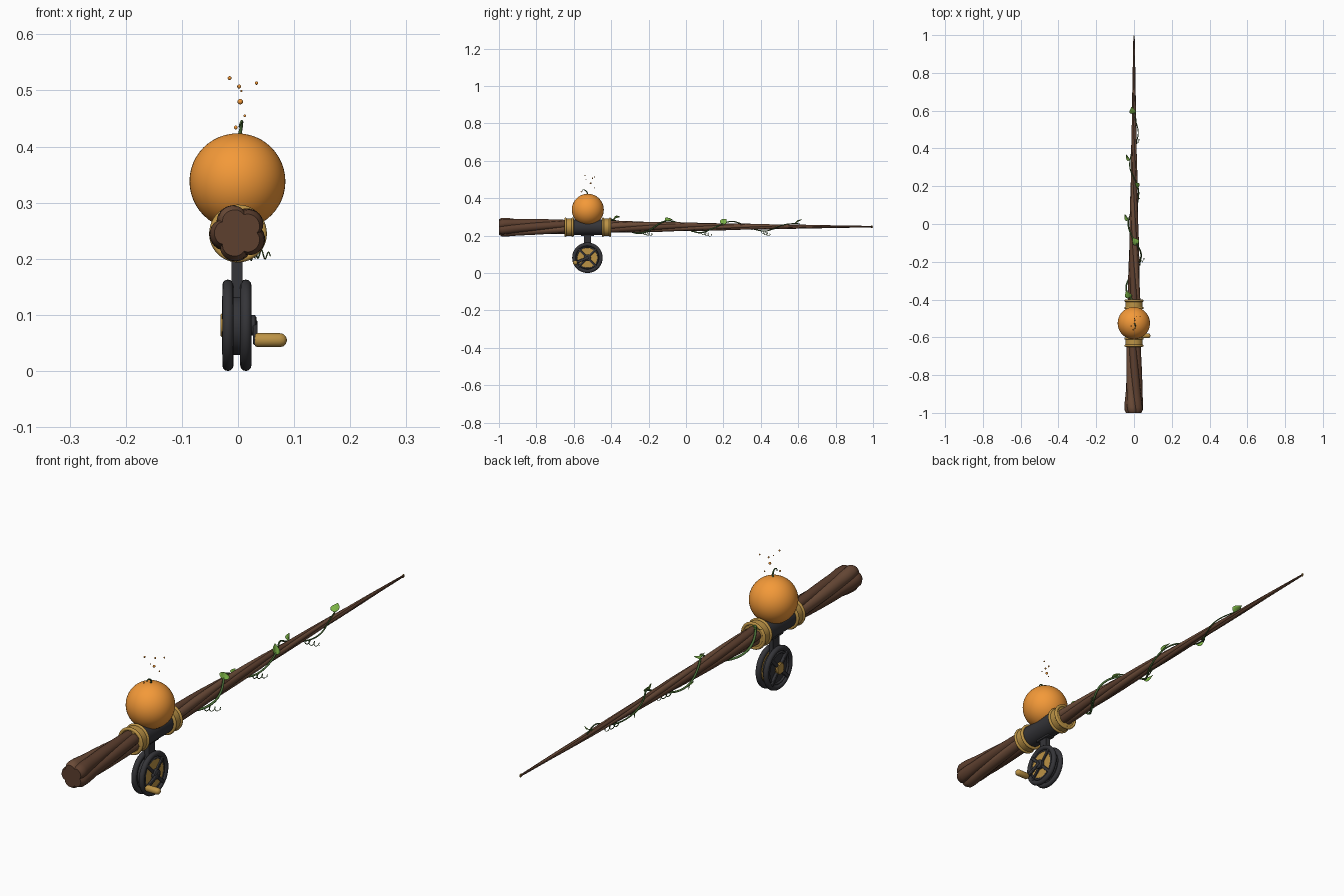
import bpy, bmesh, random
from math import sin, cos, pi, tau, radians
from mathutils import Vector, Matrix

if "Cube" in bpy.data.objects:
    bpy.data.objects.remove(bpy.data.objects["Cube"])

random.seed(4)


def material(name, r, g, b):
    m = bpy.data.materials.new(name)
    m.diffuse_color = (r, g, b, 1)
    m.use_nodes = True
    m.node_tree.nodes["Principled BSDF"].inputs["Base Color"].default_value = m.diffuse_color
    return m


WOOD = material("wood", 0.11, 0.05, 0.028)
WOOD_LIGHT = material("wood_light", 0.15, 0.072, 0.04)
GOLD = material("gold", 0.5, 0.29, 0.06)
IRON = material("iron", 0.035, 0.035, 0.04)
ORANGE = material("orange", 0.9, 0.32, 0.04)
STEM = material("stem", 0.07, 0.16, 0.04)
LEAF = material("leaf", 0.2, 0.45, 0.06)


def finish(ob, name, *mats, angle=40):
    ob.name = name
    for m in mats:
        ob.data.materials.append(m)
    bpy.ops.object.select_all(action='DESELECT')
    ob.select_set(True)
    bpy.context.view_layer.objects.active = ob
    bpy.ops.object.shade_smooth_by_angle(angle=radians(angle))
    return ob


def from_bmesh(bm, name, *mats, angle=40):
    bmesh.ops.recalc_face_normals(bm, faces=bm.faces)
    me = bpy.data.meshes.new(name)
    bm.to_mesh(me)
    bm.free()
    ob = bpy.data.objects.new(name, me)
    bpy.context.collection.objects.link(ob)
    return finish(ob, name, *mats, angle=angle)


def lathe(name, profile, origin, axis, mat, n=40):
    """Revolve (radius, distance along axis) points."""
    rot = Vector((0, 0, 1)).rotation_difference(Vector(axis)).to_matrix()
    bm = bmesh.new()
    rings = []
    for r, d in profile:
        rings.append([bm.verts.new(Vector(origin) + rot @ Vector((r * cos(tau * i / n), r * sin(tau * i / n), d)))
                      for i in range(n)])
    for a, b in zip(rings, rings[1:]):
        for i in range(n):
            bm.faces.new((a[i], a[(i + 1) % n], b[(i + 1) % n], b[i]))
    bm.faces.new(rings[0])
    bm.faces.new(rings[-1])
    return from_bmesh(bm, name, mat)


def torus(name, origin, axis, major, minor, mat, n=48):
    rot = Vector((0, 0, 1)).rotation_difference(Vector(axis)).to_euler()
    bpy.ops.mesh.primitive_torus_add(major_radius=major, minor_radius=minor, major_segments=n,
                                     minor_segments=12, location=origin, rotation=rot)
    return finish(bpy.context.object, name, mat)


def box(name, loc, size, mat, rot=(0, 0, 0)):
    bpy.ops.mesh.primitive_cube_add(size=1, location=loc, rotation=rot)
    ob = bpy.context.object
    ob.scale = size
    bpy.ops.object.transform_apply(location=False, rotation=False, scale=True)
    bev = ob.modifiers.new("bevel", 'BEVEL')
    bev.width, bev.segments = 0.002, 2
    return finish(ob, name, mat)


def ball(name, loc, r, mat, n=16):
    bpy.ops.mesh.primitive_uv_sphere_add(segments=n, ring_count=n // 2, radius=r, location=loc)
    return finish(bpy.context.object, name, mat)


def tube(name, pts, r0, r1, mat):
    cu = bpy.data.curves.new(name, 'CURVE')
    cu.dimensions, cu.bevel_depth, cu.bevel_resolution, cu.use_fill_caps = '3D', 1.0, 2, True
    sp = cu.splines.new('POLY')
    sp.points.add(len(pts) - 1)
    for i, (p, q) in enumerate(zip(sp.points, pts)):
        p.co = (*q, 1)
        p.radius = r0 + (r1 - r0) * i / (len(pts) - 1)
    sp.use_smooth = True
    cu.materials.append(mat)
    ob = bpy.data.objects.new(name, cu)
    bpy.context.collection.objects.link(ob)


# twisted wooden rod: five strands in the section, tapering to the tip
PROFILE = [(-1.0, .041), (-.985, .049), (-.96, .05), (-.9, .0445), (-.7, .039), (-.4, .033), (0, .023),
           (.4, .0145), (.7, .009), (1.0, .0035)]


def rod_radius(y):
    for (y0, r0), (y1, r1) in zip(PROFILE, PROFILE[1:]):
        if y <= y1:
            return r0 + (r1 - r0) * (y - y0) / (y1 - y0)
    return PROFILE[-1][1]


def axis_z(y):
    return .247 + .001 * y


bm, N, rings = bmesh.new(), 40, []
ys = [-1, -.993, -.985, -.97] + [-.95 + 1.945 * i / 110 for i in range(111)]
for y in ys:
    ring = []
    for i in range(N):
        a = tau * i / N
        r = rod_radius(y) * (.83 + .2 * abs(sin(2.5 * a)) ** .7)
        t = a + 3.6 * (y + 1)
        ring.append(bm.verts.new((r * cos(t), y, axis_z(y) + r * sin(t))))
    rings.append(ring)
for a, b in zip(rings, rings[1:]):
    for i in range(N):
        f = bm.faces.new((a[i], a[(i + 1) % N], b[(i + 1) % N], b[i]))
        f.material_index = (i // 8) % 2
bm.faces.new(rings[0])
bm.faces.new(rings[-1])
from_bmesh(bm, "twisted_rod", WOOD, WOOD_LIGHT, angle=50)
torus("tip_eye", (0, .993, .248), (1, 0, 0), .005, .0018, GOLD, 20)

# reel seat and gold collars
lathe("reel_seat", [(.042, -.62), (.042, -.43)], (0, 0, .245), (0, 1, 0), IRON)
for i, y in enumerate((-.625, -.425)):
    lathe(f"collar_{i}", [(.046, -.022), (.046, .022)], (0, y, .245), (0, 1, 0), GOLD)
    for s in (-1, 1):
        torus(f"collar_rim_{i}_{s}", (0, y + s * .019, .245), (0, 1, 0), .0455, .006, GOLD)

# orange fruit, its curled sprout and floating specks
ball("fruit", (-.001, -.525, .338), .0855, ORANGE, 48)
tube("sprout", [(.003 + .004 * sin(t * .9), -.527 - .014 * (1 - cos(t)) * .9, .421 + .018 * sin(t * .8) + .003 * t)
                for t in [i * .25 for i in range(16)]], .0035, .0012, STEM)
for x, y, z, r in [(-.015, -.54, .522, .0035), (.002, -.5, .507, .0035), (.006, -.535, .499, .002),
                   (.033, -.49, .513, .003), (.004, -.51, .48, .005), (.012, -.49, .455, .0025),
                   (-.004, -.56, .434, .0035)]:
    ball("speck", (x, y, z), r, ORANGE, 12)

# reel: foot, spool, rims, spokes
C = Vector((0, -.527, .0815))
box("reel_foot", (-.002, C.y, .17), (.02, .038, .09), IRON)
box("reel_foot_plate", (-.002, C.y, .205), (.03, .07, .014), IRON)
lathe("spool_core", [(.053, -.018), (.053, .009)], C, (1, 0, 0), IRON)
lathe("spool_face", [(.06, .009), (.06, .018)], C, (1, 0, 0), GOLD)
for x in (-.018, .014):
    torus("reel_rim", C + Vector((x, 0, 0)), (1, 0, 0), .0715, .01, IRON)
    torus("reel_inner_rim", C + Vector((x * 1.1, 0, 0)), (1, 0, 0), .057, .0045, IRON)
    for k in range(2):
        box("reel_spoke", C + Vector((x * 1.3, 0, 0)), (.011, .14, .012), IRON, (pi / 4 + k * pi / 2, 0, 0))
lathe("axle_cap", [(.022, 0), (.022, .006), (.019, .009)], C + Vector((-.022, 0, 0)), (-1, 0, 0), GOLD)
lathe("axle_hub", [(.018, 0), (.018, .012), (.014, .015)], C + Vector((.018, 0, 0)), (1, 0, 0), IRON)

# crank and knob
knob = Vector((.034, -.592, .055))
box("crank_arm", (.031, (C.y + knob.y) / 2, (C.z + knob.z) / 2), (.008, .085, .014), IRON, (radians(22), 0, 0))
lathe("crank_knob", [(.010, -.004), (.0125, 0), (.0125, .04), (.011, .047), (.007, .051), (.002, .053)],
      knob, (1, 0, 0), GOLD, 24)


# climbing vine
def vine(y, gap=.008):
    a = (y + .085) / .33 * tau
    r = rod_radius(y) + gap + .003 * sin(31 * y)
    return Vector((sin(-a) * r, y, axis_z(y) + cos(a) * r))


tube("vine", [vine(-.41 + 1.02 * i / 160) for i in range(161)], .0048, .0022, STEM)


def leaf(name, base, direction, size):
    d = Vector(direction).normalized()
    out = Vector((base.x, 0, base.z - .247)).normalized()
    side = d.cross(out).normalized()
    up = side.cross(d)
    bm = bmesh.new()
    rows = []
    for i in range(9):
        t = i / 8
        w = .42 * size * (sin(pi * t ** .7) + .02)
        p = base + d * size * t - up * size * .25 * t * t
        rows.append([bm.verts.new(p + side * w * s + up * abs(s) * w * .35) for s in (-1, -.5, 0, .5, 1)])
    for a, b in zip(rows, rows[1:]):
        for i in range(4):
            bm.faces.new((a[i], a[i + 1], b[i + 1], b[i]))
    ob = from_bmesh(bm, name, LEAF)
    ob.modifiers.new("thickness", 'SOLIDIFY').thickness = .0012


for i, (y, d, s) in enumerate([(-.39, (-.5, .6, .5), .045), (-.11, (-.4, .8, .4), .045), (.02, (-.6, .7, .1), .038),
                               (.19, (-.2, .6, .8), .042), (.34, (-.7, .6, .3), .038), (.585, (-.3, .8, .8), .04)]):
    leaf(f"leaf_{i}", vine(y), d, s)

# curling tendrils
for i, (y, d) in enumerate([(-.23, (.045, .05, -.01)), (.08, (.03, .06, -.015)), (.40, (.035, .05, -.025))]):
    base, d = vine(y), Vector(d)
    pts = []
    for k in range(61):
        t = k / 60
        a, r = t * 3.5 * tau, .011 * min(1, 4 * t) * (1 - .45 * t)
        pts.append(base + d * t + Vector((0, cos(a) * r, sin(a) * r)))
    tube(f"tendril_{i}", pts, .0018, .001, STEM)
